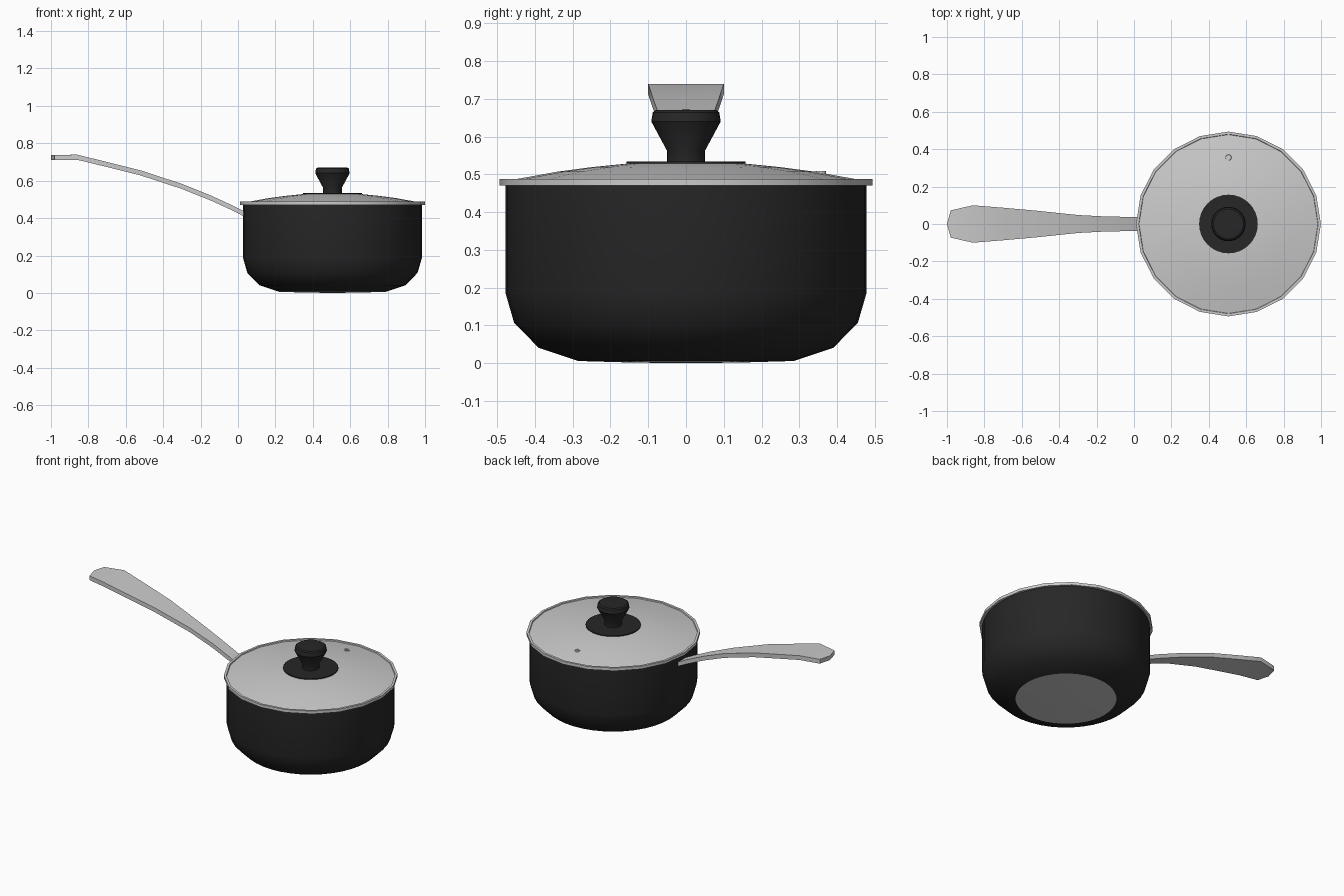
import bpy, bmesh, math

if "Cube" in bpy.data.objects:
    bpy.data.objects.remove(bpy.data.objects["Cube"])

CX = 0.505  # pot axis

black = bpy.data.materials.new("black_enamel")
black.diffuse_color = (0.02, 0.02, 0.02, 1)
black.use_nodes = True
black.node_tree.nodes["Principled BSDF"].inputs["Base Color"].default_value = black.diffuse_color


def finish(name, bm, mat=None, angle=35):
    bmesh.ops.remove_doubles(bm, verts=bm.verts, dist=1e-5)
    bmesh.ops.recalc_face_normals(bm, faces=bm.faces)
    me = bpy.data.meshes.new(name)
    bm.to_mesh(me)
    bm.free()
    ob = bpy.data.objects.new(name, me)
    bpy.context.collection.objects.link(ob)
    if mat:
        me.materials.append(mat)
    bpy.ops.object.select_all(action='DESELECT')
    ob.select_set(True)
    bpy.context.view_layer.objects.active = ob
    bpy.ops.object.shade_smooth_by_angle(angle=math.radians(angle))
    return ob


def lathe(name, profile, sides, mat=None, angle=35, x=CX, y=0.0):
    """Spin an (r, z) profile about a vertical axis at (x, y)."""
    bm = bmesh.new()
    rings = []
    for r, z in profile:
        if r == 0:
            rings.append([bm.verts.new((x, y, z))] * sides)
        else:
            rings.append([bm.verts.new((x + r * math.cos(2 * math.pi * i / sides),
                                        y + r * math.sin(2 * math.pi * i / sides), z))
                          for i in range(sides)])
    for a, b in zip(rings, rings[1:]):
        for i in range(sides):
            j = (i + 1) % sides
            face = list(dict.fromkeys((a[i], a[j], b[j], b[i])))
            if len(face) > 2:
                bm.faces.new(face)
    return finish(name, bm, mat, angle)


# Pot body: outer wall, rim, inner wall and floor
lathe("pot_body", [(0.285, 0.006), (0.39, 0.041), (0.455, 0.107), (0.478, 0.187),
                   (0.478, 0.472), (0.458, 0.472), (0.458, 0.19), (0.437, 0.115),
                   (0.38, 0.058), (0.28, 0.025), (0, 0.025)], 40, black)

# Bare metal base
lathe("base_plate", [(0, 0.0), (0.15, 0.002), (0.287, 0.006), (0.28, 0.012), (0, 0.012)], 40)

# Lid rim and dome
lathe("lid_rim", [(0.465, 0.47), (0.494, 0.47), (0.494, 0.488), (0.48, 0.488),
                  (0.478, 0.482), (0.465, 0.482), (0.465, 0.47)], 20)
lathe("lid_dome", [(0, 0.531), (0.15, 0.529), (0.25, 0.519), (0.34, 0.507),
                   (0.44, 0.489), (0.478, 0.482), (0.478, 0.474),
                   (0.44, 0.478), (0.25, 0.508), (0, 0.52)], 20)

# Steam vent grommet
lathe("steam_vent", [(0.007, 0.502), (0.007, 0.509), (0.015, 0.509), (0.017, 0.498)],
      16, y=0.355)

# Knob with its base disc
lathe("knob_disc", [(0, 0.525), (0.157, 0.525), (0.157, 0.534), (0, 0.534)], 32, black)
lathe("knob", [(0, 0.53), (0.05, 0.53), (0.05, 0.562), (0.092, 0.64), (0.088, 0.664),
               (0.08, 0.67), (0, 0.671)], 32, black)

# Handle: flat tapered bar rising away from the pot (x, half width, top z)
stations = [(0.04, 0.038, 0.432), (-0.03, 0.038, 0.468), (-0.15, 0.04, 0.523),
            (-0.30, 0.048, 0.583), (-0.52, 0.071, 0.655), (-0.70, 0.087, 0.70),
            (-0.86, 0.10, 0.739), (-0.98, 0.073, 0.738)]
bm = bmesh.new()
rings = []
for x, w, z in stations:
    rings.append([bm.verts.new((x, y, h)) for h, ys in
                  ((z, (-w, 0, w)), (z - 0.027, (w, 0, -w))) for y in ys])
for v in (rings[-1][1], rings[-1][4]):  # pointed tip
    v.co.x = -1.0
for a, b in zip(rings, rings[1:]):
    for i in range(6):
        j = (i + 1) % 6
        bm.faces.new((a[i], a[j], b[j], b[i]))
bm.faces.new(rings[0])
for q in ((0, 1, 4, 5), (1, 2, 3, 4)):
    bm.faces.new([rings[-1][k] for k in q])
finish("handle", bm)
